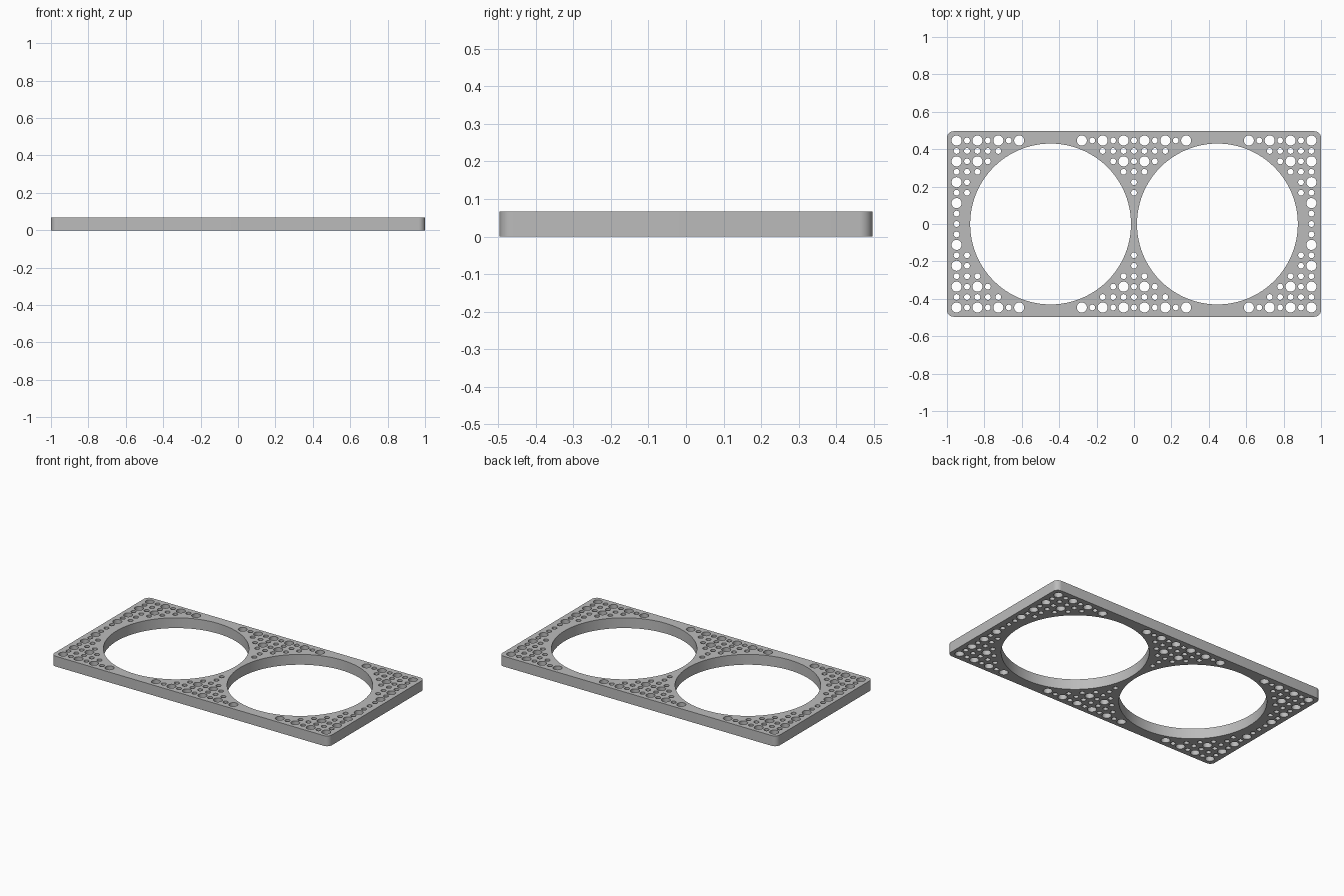
import bpy, bmesh
from math import cos, sin, pi, hypot

cube = bpy.data.objects.get("Cube")
if cube:
    bpy.data.objects.remove(cube, do_unlink=True)

HALF_X, HALF_Y, HEIGHT, CORNER = 1.0, 0.496, 0.067, 0.035
RING_X, RING_R = 0.446, 0.43
COLS, ROWS, STEP = 35, 17, 0.0558
BIG, SMALL = 0.027, 0.0155

grey = bpy.data.materials.new("grey")
grey.use_nodes = True
color = (0.5, 0.5, 0.5, 1)
grey.diffuse_color = color
grey.node_tree.nodes["Principled BSDF"].inputs["Base Color"].default_value = color

curve = bpy.data.curves.new("plate_outline", "CURVE")
curve.dimensions = "2D"
curve.fill_mode = "BOTH"
curve.extrude = HEIGHT / 2


def add_loop(points):
    spline = curve.splines.new("POLY")
    spline.points.add(len(points) - 1)
    for p, (x, y) in zip(spline.points, points):
        p.co = (x, y, 0, 1)
    spline.use_cyclic_u = True


def arc(cx, cy, r, start, sweep, n):
    return [(cx + r * cos(start + sweep * i / n), cy + r * sin(start + sweep * i / n))
            for i in range(n + 1)]


def add_circle(cx, cy, r, n):
    add_loop(arc(cx, cy, r, 0, 2 * pi, n)[:-1])


# Rounded rectangular outline
outline = []
for i, (sx, sy) in enumerate([(1, 1), (-1, 1), (-1, -1), (1, -1)]):
    outline += arc(sx * (HALF_X - CORNER), sy * (HALF_Y - CORNER), CORNER, i * pi / 2, pi / 2, 8)
add_loop(outline)

# Two large openings
for side in (-1, 1):
    add_circle(side * RING_X, 0, RING_R, 96)

# Grid of small and large holes, kept clear of the openings
for i in range(COLS):
    for j in range(ROWS):
        x = (i - (COLS - 1) / 2) * STEP
        y = (j - (ROWS - 1) / 2) * STEP
        if hypot(abs(x) - RING_X, y) < RING_R + 0.038:
            continue
        large = i % 2 == 0 and j % 2 == 0 and j != ROWS // 2
        add_circle(x, y, BIG if large else SMALL, 28 if large else 20)

# Turn the filled outline into a welded solid plate
helper = bpy.data.objects.new("outline_helper", curve)
bpy.context.collection.objects.link(helper)
bpy.context.view_layer.update()
depsgraph = bpy.context.evaluated_depsgraph_get()
mesh = bpy.data.meshes.new_from_object(helper.evaluated_get(depsgraph))
bpy.data.objects.remove(helper, do_unlink=True)

bm = bmesh.new()
bm.from_mesh(mesh)
bmesh.ops.remove_doubles(bm, verts=bm.verts, dist=0.0001)
bmesh.ops.translate(bm, verts=bm.verts, vec=(0, 0, HEIGHT / 2))
bmesh.ops.recalc_face_normals(bm, faces=bm.faces)
bm.to_mesh(mesh)
bm.free()

mesh.materials.clear()
mesh.materials.append(grey)
plate = bpy.data.objects.new("perforated_plate", mesh)
bpy.context.collection.objects.link(plate)
bpy.context.view_layer.objects.active = plate
plate.select_set(True)
bpy.ops.object.shade_smooth_by_angle()
